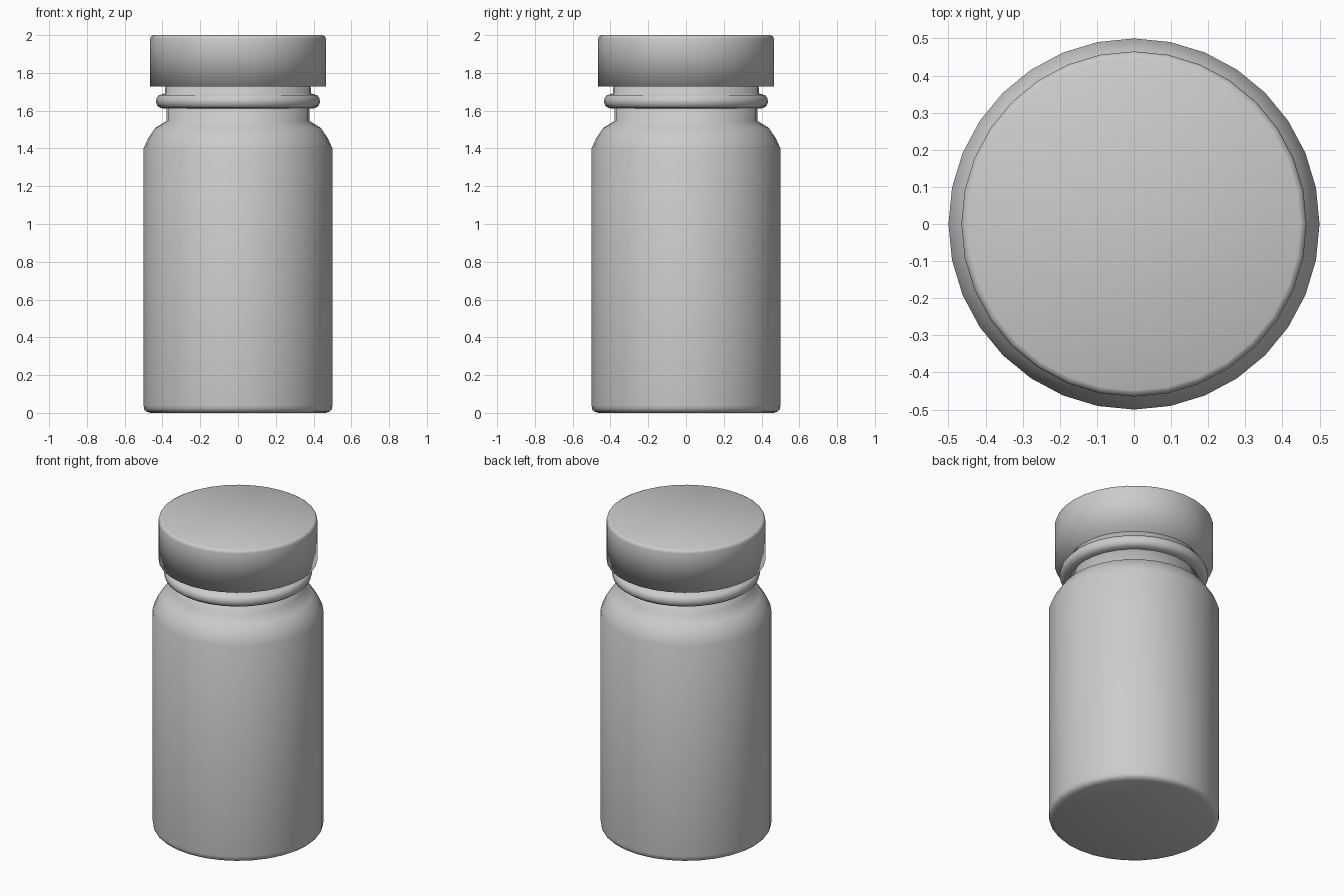
import bpy
import bmesh
from math import cos, sin, tau

SEGMENTS = 32

cube = bpy.data.objects.get("Cube")
if cube:
    bpy.data.objects.remove(cube, do_unlink=True)

# Single flat grey plastic
plastic = bpy.data.materials.new("grey_plastic")
plastic.use_nodes = True
colour = (0.6, 0.6, 0.6, 1)
plastic.diffuse_color = colour
plastic.node_tree.nodes["Principled BSDF"].inputs["Base Color"].default_value = colour


def lathe(name, profile):
    """Revolve (radius, height) points, listed bottom to top, into a closed solid."""
    bm = bmesh.new()
    rings = [[bm.verts.new((r * cos(tau * i / SEGMENTS), r * sin(tau * i / SEGMENTS), z))
              for i in range(SEGMENTS)] for r, z in profile]
    for low, high in zip(rings, rings[1:]):
        for i in range(SEGMENTS):
            j = (i + 1) % SEGMENTS
            bm.faces.new((low[i], low[j], high[j], high[i]))
    bm.faces.new(rings[0][::-1])
    bm.faces.new(rings[-1])
    for face in bm.faces:
        face.smooth = True
    mesh = bpy.data.meshes.new(name)
    bm.to_mesh(mesh)
    bm.free()
    mesh.materials.append(plastic)
    obj = bpy.data.objects.new(name, mesh)
    bpy.context.collection.objects.link(obj)
    return obj


# Body with rounded foot, sloping shoulder and the start of the neck
lathe("bottle_body", [
    (0.465, 0), (0.487, 0.008), (0.497, 0.02), (0.5, 0.04),
    (0.5, 1.4), (0.475, 1.455), (0.437, 1.51), (0.378, 1.545),
    (0.378, 1.63),
])

# Rounded collar and upper neck, running up inside the cap
lathe("neck_collar", [
    (0.37, 1.612), (0.41, 1.613), (0.427, 1.626), (0.434, 1.645),
    (0.432, 1.665), (0.42, 1.682), (0.386, 1.691), (0.384, 1.76),
])

# Cap with a softened top edge
lathe("cap", [
    (0.465, 1.728), (0.465, 1.98), (0.461, 1.993), (0.448, 2),
])
